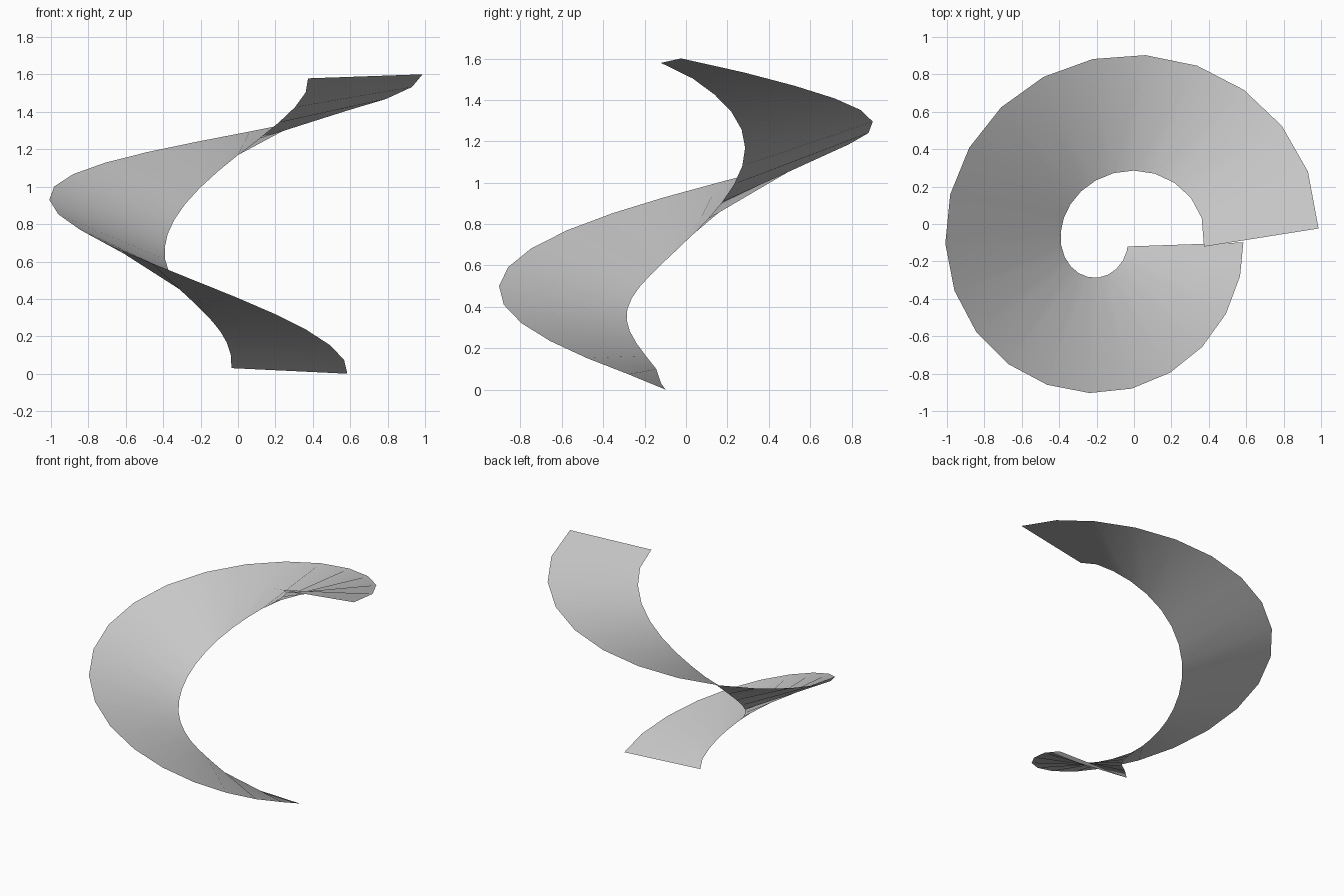
import bpy
import bmesh
from math import sin, cos, pi, radians, sqrt
from mathutils import Vector

cube = bpy.data.objects.get("Cube")
if cube:
    bpy.data.objects.remove(cube, do_unlink=True)

STEPS = 22          # segments along the ribbon
RADIUS = 0.595      # radius of the ribbon's centre line
WIDTH = 0.62        # width from inner to outer edge


def centre_point(t):
    """Point on the leaning helix that the ribbon follows."""
    ease = 16 * sqrt(max(0, sin(pi * t)))
    angle = radians(10.6 + 356.4 * t - ease)
    lean = -0.31 + 0.4 * t
    rise = 0.015 + 1.575 * t
    return Vector((lean + RADIUS * cos(angle), -RADIUS * sin(angle), rise))


def width_vector(t):
    """Vector from the inner to the outer edge, banked most on the far side."""
    angle = radians(-2 + 353 * t - 5 * sin(2 * pi * t))
    bank = 0.1 + 0.05 * t - 0.13 * cos(angle)
    return Vector((WIDTH * cos(angle), -WIDTH * sin(angle), bank))


# Ribbon surface: one cross line per step, joined by quads
bm = bmesh.new()
previous = None
for step in range(STEPS + 1):
    t = step / STEPS
    centre, half = centre_point(t), width_vector(t) / 2
    line = (bm.verts.new(centre - half), bm.verts.new(centre + half))
    if previous:
        bm.faces.new((previous[0], line[0], line[1], previous[1]))
    previous = line

mesh = bpy.data.meshes.new("spiral_ribbon")
bm.to_mesh(mesh)
bm.free()
ribbon = bpy.data.objects.new("spiral_ribbon", mesh)
bpy.context.collection.objects.link(ribbon)

# Plain grey material
grey = bpy.data.materials.new("light_grey")
grey.use_nodes = True
colour = (0.58, 0.58, 0.58, 1)
grey.diffuse_color = colour
grey.node_tree.nodes["Principled BSDF"].inputs["Base Color"].default_value = colour
mesh.materials.append(grey)

# Smooth shading along the ribbon
bpy.ops.object.select_all(action="DESELECT")
ribbon.select_set(True)
bpy.context.view_layer.objects.active = ribbon
bpy.ops.object.shade_smooth()
